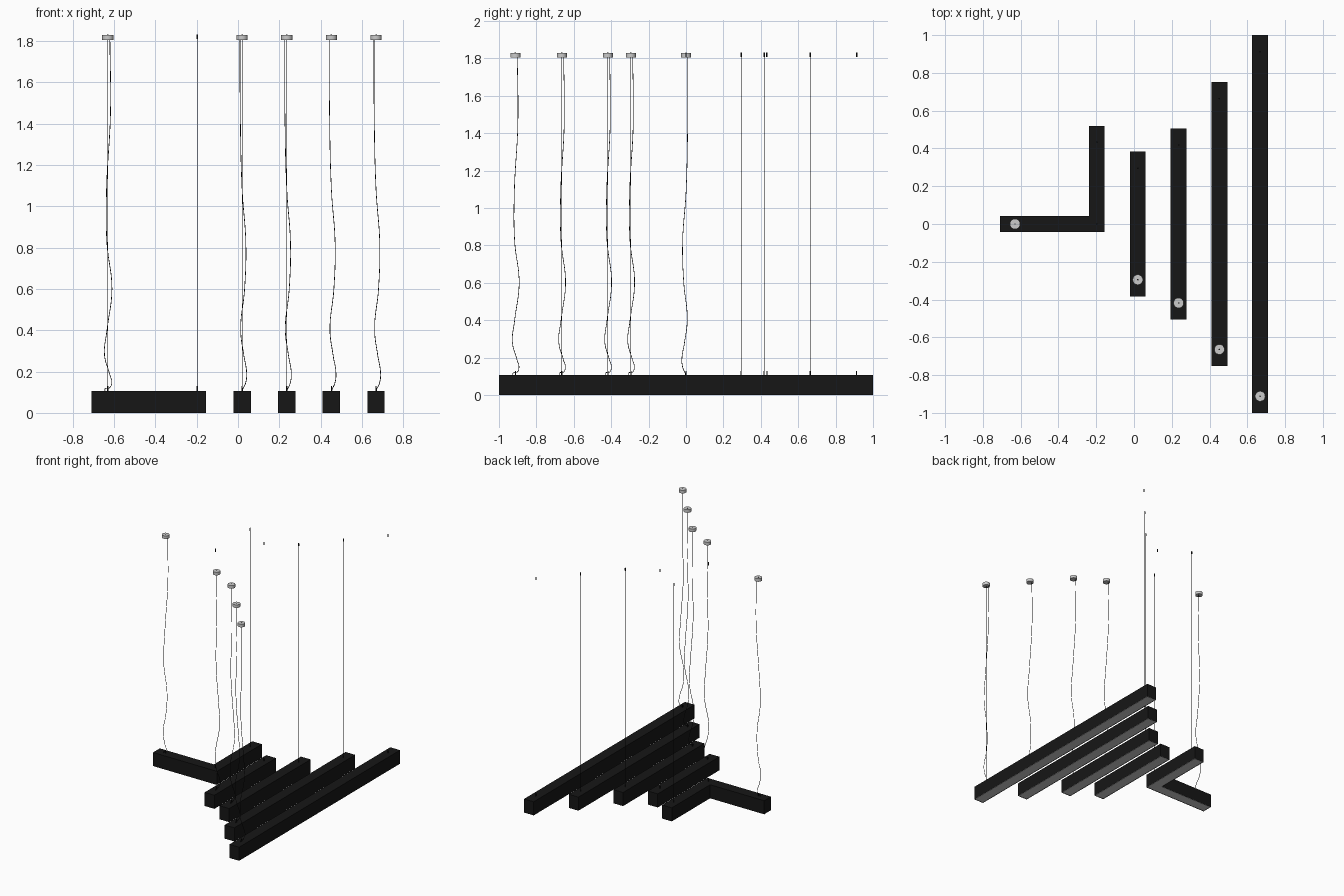
import bpy, bmesh
from mathutils import Vector

if "Cube" in bpy.data.objects:
    bpy.data.objects.remove(bpy.data.objects["Cube"])

HW = 0.042      # half width of a profile
H = 0.107       # profile height
TOP = 1.83      # ceiling level

black = bpy.data.materials.new("black")
black.diffuse_color = (0.008, 0.008, 0.008, 1)
black.use_nodes = True
black.node_tree.nodes["Principled BSDF"].inputs["Base Color"].default_value = black.diffuse_color


def prism(name, pts, z0, z1, mat=None, recess=False):
    """Extrude a flat outline; optionally recess the underside for the diffuser."""
    bm = bmesh.new()
    face = bm.faces.new([bm.verts.new((x, y, z0)) for x, y in pts])
    res = bmesh.ops.extrude_face_region(bm, geom=[face], use_keep_orig=True)
    for v in res["geom"]:
        if isinstance(v, bmesh.types.BMVert):
            v.co.z = z1
    bmesh.ops.recalc_face_normals(bm, faces=bm.faces[:])
    if recess:
        bottom = [f for f in bm.faces if f.normal.z < -0.9]
        bmesh.ops.inset_region(bm, faces=bottom, thickness=0.003)
        for f in bottom:
            for v in f.verts:
                v.co.z += 0.006
    me = bpy.data.meshes.new(name)
    bm.to_mesh(me)
    bm.free()
    ob = bpy.data.objects.new(name, me)
    bpy.context.collection.objects.link(ob)
    if mat:
        me.materials.append(mat)
    return ob


def cylinder(name, x, y, z0, z1, r, n, mat=None):
    bpy.ops.mesh.primitive_cylinder_add(vertices=n, radius=r, depth=z1 - z0,
                                        location=(x, y, (z0 + z1) / 2))
    ob = bpy.context.object
    ob.name = name
    if mat:
        ob.data.materials.append(mat)
    bpy.ops.object.shade_smooth_by_angle()


def light(name, outline):
    """Black housing with a grey diffuser set into its underside."""
    prism(name + "_housing", outline(0), 0, H, black, recess=True)
    prism(name + "_diffuser", outline(0.0031), 0.001, 0.005)


def suspension(name, x, y):
    """Thin steel wire with a gripper at both ends."""
    cylinder(name + "_wire", x, y, H, TOP - 0.005, 0.0007, 6, black)
    cylinder(name + "_lower_gripper", x, y, H - 0.002, H + 0.022, 0.003, 10, black)
    cylinder(name + "_ceiling_gripper", x, y, TOP - 0.022, TOP, 0.004, 10, black)


# cable offsets from the feed point: across, along, height
SWAY = [(-0.010, 0.010, 1.81), (-0.009, 0.013, 1.45), (0.000, -0.006, 1.08),
        (0.018, -0.004, 0.82), (0.012, 0.020, 0.60), (-0.007, -0.004, 0.40),
        (0.008, -0.016, 0.28), (0.022, 0.008, 0.19), (0.017, 0.019, 0.145),
        (0.006, 0.006, 0.120), (0.004, -0.012, 0.118), (0.002, -0.014, 0.105)]


def feed(name, x, y, along_x=False):
    """Ceiling canopy and loose power cable."""
    cylinder(name + "_canopy", x, y, TOP - 0.025, TOP - 0.001, 0.027, 32)
    cu = bpy.data.curves.new(name + "_cable", 'CURVE')
    cu.dimensions = '3D'
    cu.bevel_depth = 0.0017
    cu.bevel_resolution = 1
    cu.resolution_u = 8
    cu.use_fill_caps = True
    sp = cu.splines.new('BEZIER')
    sp.bezier_points.add(len(SWAY) - 1)
    for p, (a, b, z) in zip(sp.bezier_points, SWAY):
        dx, dy = (b, -a) if along_x else (a, b)
        p.co = Vector((x + dx, y + dy, z))
        p.handle_left_type = p.handle_right_type = 'AUTO'
    cu.materials.append(black)
    ob = bpy.data.objects.new(name + "_cable", cu)
    bpy.context.collection.objects.link(ob)


# four straight lights: centre x, half length
for i, (cx, hl) in enumerate([(0.02, 0.383), (0.236, 0.506), (0.452, 0.752), (0.668, 1.0)], 1):
    name = f"bar_{i}"

    def bar(d, cx=cx, hl=hl):
        w, l = HW - d, hl - d
        return [(cx - w, -l), (cx + w, -l), (cx + w, l), (cx - w, l)]

    light(name, bar)
    y = hl - 0.088
    suspension(name + "_front", cx, -y)
    suspension(name + "_back", cx, y)
    feed(name, cx, -y)

# L-shaped light
CX = -0.197


def corner(d):
    w = HW - d
    return [(-0.71 + d, -w), (CX + w, -w), (CX + w, 0.518 - d),
            (CX - w, 0.518 - d), (CX - w, w), (-0.71 + d, w)]


light("corner_light", corner)
for tag, x, y in [("end", -0.63, 0), ("elbow", CX, 0), ("back", CX, 0.433)]:
    suspension("corner_light_" + tag, x, y)
feed("corner_light", -0.63, 0, along_x=True)
